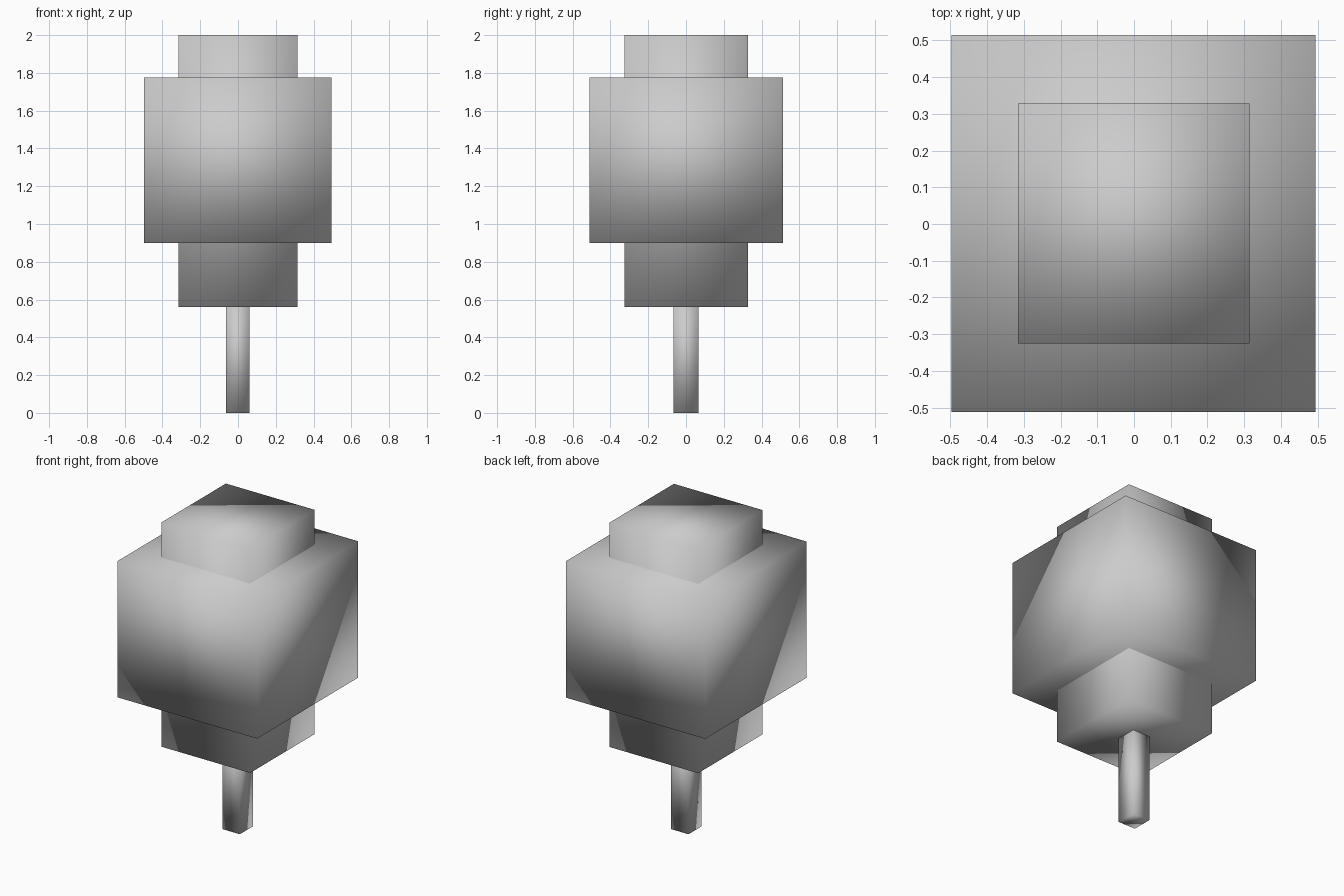
import bpy
import bmesh
from mathutils import Vector

# Remove the default cube
old = bpy.data.objects.get("Cube")
if old:
    bpy.data.objects.remove(old, do_unlink=True)

# Single plain grey
grey = bpy.data.materials.new("plain_grey")
grey.use_nodes = True
colour = (0.6, 0.6, 0.6, 1.0)
grey.diffuse_color = colour
grey.node_tree.nodes["Principled BSDF"].inputs["Base Color"].default_value = colour


def box(name, low, high):
    """Smooth-shaded box spanning two opposite corners."""
    low, high = Vector(low), Vector(high)
    bm = bmesh.new()
    bmesh.ops.create_cube(bm, size=1)
    bmesh.ops.scale(bm, vec=high - low, verts=bm.verts)
    bmesh.ops.translate(bm, vec=(low + high) / 2, verts=bm.verts)
    for face in bm.faces:
        face.smooth = True
    mesh = bpy.data.meshes.new(name)
    bm.to_mesh(mesh)
    bm.free()
    mesh.materials.append(grey)
    obj = bpy.data.objects.new(name, mesh)
    bpy.context.collection.objects.link(obj)
    return obj


# Thin trunk, tall inner foliage block, wide outer foliage block
box("trunk", (-0.063, -0.067, 0), (0.06, 0.065, 0.62))
box("inner_foliage", (-0.316, -0.325, 0.56), (0.314, 0.328, 2))
box("outer_foliage", (-0.497, -0.512, 0.9), (0.494, 0.514, 1.775))
